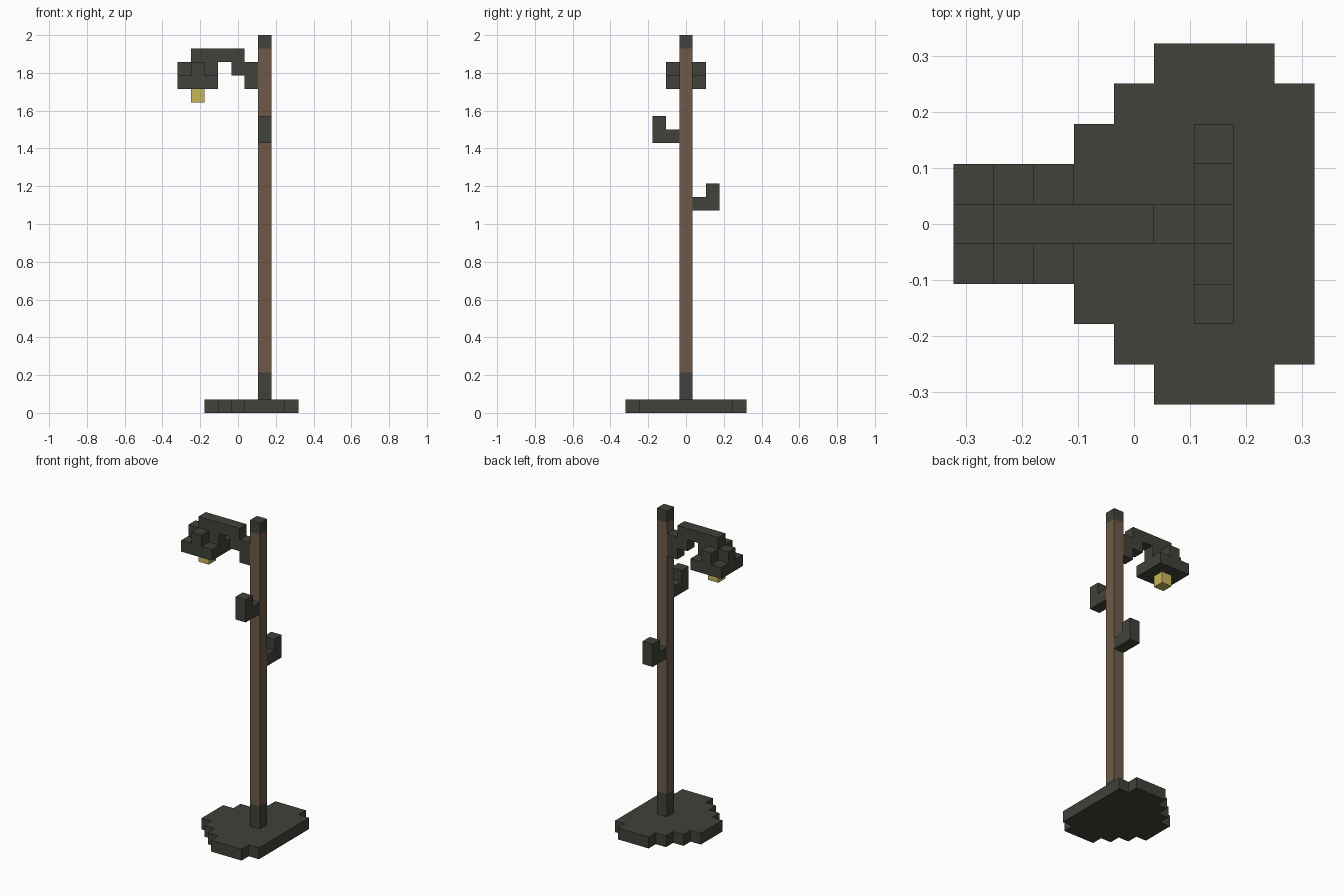
import bpy
import bmesh
from mathutils import Vector

if "Cube" in bpy.data.objects:
    bpy.data.objects.remove(bpy.data.objects["Cube"], do_unlink=True)

U = 2 / 28  # one block; all sizes below are in blocks


def make_material(name, rgb):
    mat = bpy.data.materials.new(name)
    mat.use_nodes = True
    mat.diffuse_color = (*rgb, 1)
    mat.node_tree.nodes["Principled BSDF"].inputs["Base Color"].default_value = (*rgb, 1)
    return mat


IRON = make_material("dark iron", (0.054, 0.054, 0.043))
WOOD = make_material("brown wood", (0.156, 0.102, 0.065))
GLOW = make_material("yellow lamp", (0.58, 0.48, 0.105))


def prism(name, outline, axis, low, high, mat):
    """Extrude a flat outline along one axis (0 = x, 1 = y, 2 = z)."""
    bm = bmesh.new()

    def place(a, b):
        co = [a, b]
        co.insert(axis, low)
        return Vector(co) * U

    face = bm.faces.new([bm.verts.new(place(a, b)) for a, b in outline])
    move = Vector((0, 0, 0))
    move[axis] = (high - low) * U
    result = bmesh.ops.extrude_face_region(bm, geom=[face], use_keep_orig=True)
    bmesh.ops.translate(bm, vec=move,
                        verts=[v for v in result["geom"] if isinstance(v, bmesh.types.BMVert)])
    bmesh.ops.recalc_face_normals(bm, faces=bm.faces)
    mesh = bpy.data.meshes.new(name)
    bm.to_mesh(mesh)
    bm.free()
    mesh.materials.append(mat)
    obj = bpy.data.objects.new(name, mesh)
    bpy.context.collection.objects.link(obj)
    return obj


def square(x, r):
    return [(x - r, -r), (x + r, -r), (x + r, r), (x - r, r)]


# Stepped base plate, mirrored front to back
half = [(-2.5, 1.5), (-1.5, 1.5), (-1.5, 2.5), (-0.5, 2.5), (-0.5, 3.5),
        (0.5, 3.5), (0.5, 4.5), (3.5, 4.5), (3.5, 3.5), (4.5, 3.5)]
prism("base_plate", half + [(x, -y) for x, y in reversed(half)], 2, 0, 1, IRON)

# Pole with iron foot and cap
POLE = square(2, 0.5)
prism("pole_foot", POLE, 2, 1, 3, IRON)
prism("pole", POLE, 2, 3, 27, WOOD)
prism("pole_cap", POLE, 2, 27, 28, IRON)

# Step hooks on the front and back of the pole
for name, side, z in (("front_hook", -1, 20), ("back_hook", 1, 15)):
    ell = [(0.5, 0), (2.5, 0), (2.5, 2), (1.5, 2), (1.5, 1), (0.5, 1)]
    prism(name, [(side * y, z + h) for y, h in ell], 0, 1.5, 2.5, IRON)

# Curved arm reaching out from the pole
arm = [(1.5, 24), (1.5, 26), (0.5, 26), (0.5, 27), (-3.5, 27), (-3.5, 26),
       (-0.5, 26), (-0.5, 25), (0.5, 25), (0.5, 24)]
prism("arm", arm, 1, -0.5, 0.5, IRON)

# Lamp shade: square brim, cross-shaped crown, glowing bulb
LAMP_X = -3
prism("shade_brim", square(LAMP_X, 1.5), 2, 24, 25, IRON)
cross = []
a, b = 0.5, 1.5
for i in range(4):
    for p in ((b, -a), (b, a), (a, a)):
        v = Vector((p[0], p[1]))
        for turn in range(i):
            v = Vector((-v.y, v.x))
        cross.append((LAMP_X + v.x, v.y))
prism("shade_crown", cross, 2, 25, 26, IRON)
prism("bulb", square(LAMP_X, 0.5), 2, 23, 24, GLOW)
